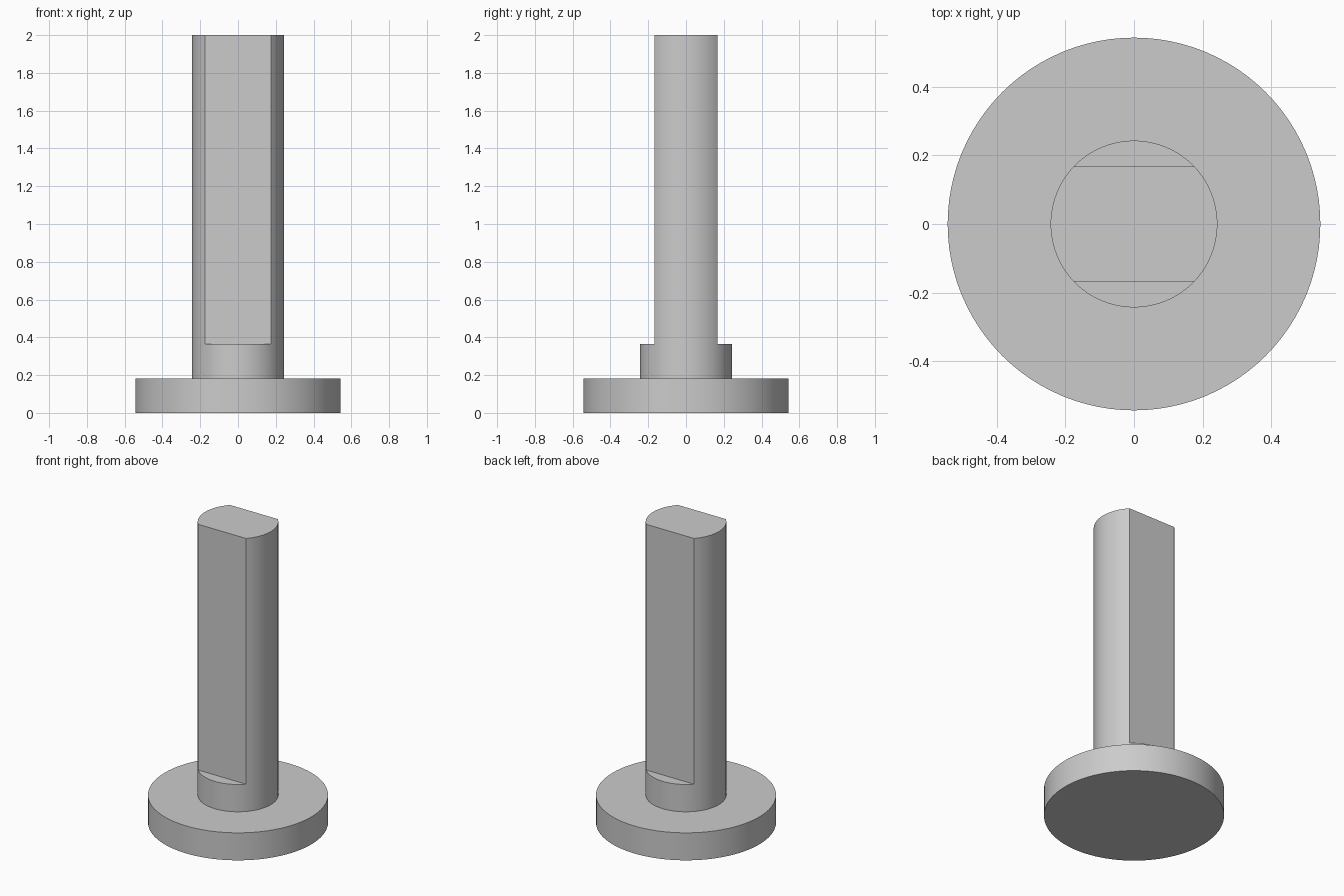
import bpy

if "Cube" in bpy.data.objects:
    bpy.data.objects.remove(bpy.data.objects["Cube"], do_unlink=True)

FLANGE_RADIUS, FLANGE_TOP = 0.543, 0.183
SHAFT_RADIUS, FLAT_BASE, TOP = 0.243, 0.365, 2.0
FLAT_Y = 0.168

grey = bpy.data.materials.new("plain grey")
grey.use_nodes = True
colour = (0.6, 0.6, 0.6, 1)
grey.diffuse_color = colour
grey.node_tree.nodes["Principled BSDF"].inputs["Base Color"].default_value = colour


def cylinder(name, radius, bottom, top, sides):
    bpy.ops.mesh.primitive_cylinder_add(
        vertices=sides, radius=radius, depth=top - bottom,
        location=(0, 0, (bottom + top) / 2))
    obj = bpy.context.object
    obj.name = name
    obj.data.materials.append(grey)
    return obj


def cut_flat(obj, side):
    # Mill one flat along the upper shaft, leaving a ledge below it
    depth, height = 0.2, TOP
    bpy.ops.mesh.primitive_cube_add(
        size=1, location=(0, side * (FLAT_Y + depth / 2), FLAT_BASE + height / 2))
    cutter = bpy.context.object
    cutter.name = "flat_cutter"
    cutter.scale = (1, depth, height)
    cutter.hide_render = True
    cutter.data.materials.append(grey)
    mod = obj.modifiers.new("flat", 'BOOLEAN')
    mod.operation = 'DIFFERENCE'
    mod.solver = 'EXACT'
    mod.object = cutter
    bpy.context.view_layer.objects.active = obj
    bpy.ops.object.modifier_apply(modifier=mod.name)
    bpy.data.objects.remove(cutter, do_unlink=True)


# Round base flange and the double-flatted shaft
flange = cylinder("base_flange", FLANGE_RADIUS, 0, FLANGE_TOP, 96)
shaft = cylinder("shaft", SHAFT_RADIUS, FLANGE_TOP, TOP, 96)
for side in (-1, 1):
    cut_flat(shaft, side)

# Smooth the round walls, keep the edges sharp
for obj in (flange, shaft):
    bpy.ops.object.select_all(action='DESELECT')
    obj.select_set(True)
    bpy.context.view_layer.objects.active = obj
    bpy.ops.object.shade_smooth_by_angle(angle=0.5)
